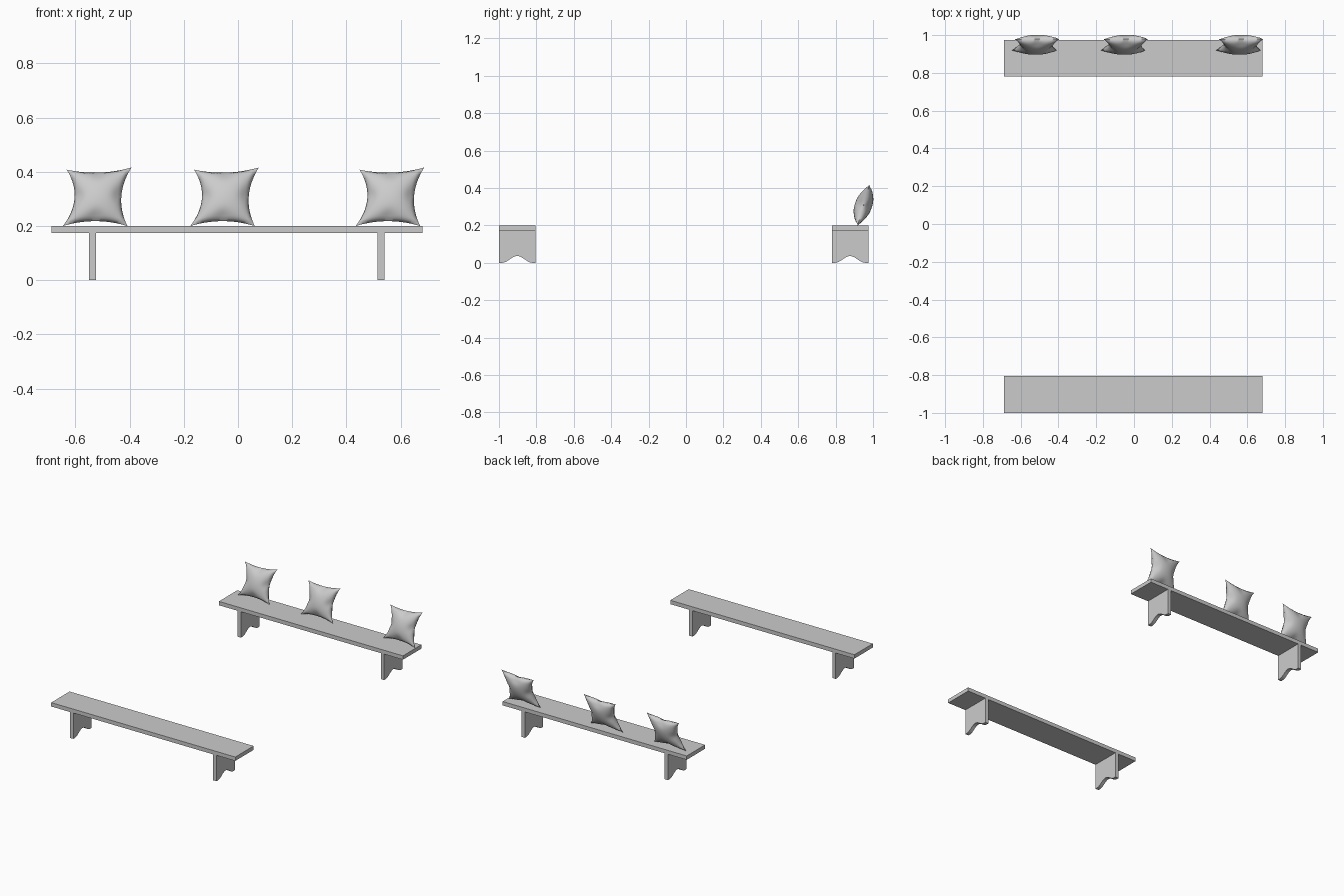
import bpy, bmesh, math
from mathutils import Vector

if "Cube" in bpy.data.objects:
    bpy.data.objects.remove(bpy.data.objects["Cube"])

SEAT_X = (-0.688, 0.680)
SEAT_Z = (0.174, 0.20)


def finish(bm, name, angle=30):
    bmesh.ops.recalc_face_normals(bm, faces=bm.faces)
    me = bpy.data.meshes.new(name)
    bm.to_mesh(me)
    bm.free()
    ob = bpy.data.objects.new(name, me)
    bpy.context.collection.objects.link(ob)
    bpy.ops.object.select_all(action='DESELECT')
    ob.select_set(True)
    bpy.context.view_layer.objects.active = ob
    bpy.ops.object.shade_smooth_by_angle(angle=math.radians(angle))
    return ob


def extrude_x(name, profile, x0, x1):
    """Extrude a (y, z) outline along x."""
    bm = bmesh.new()
    f = bm.faces.new([bm.verts.new((x0, y, z)) for y, z in profile])
    r = bmesh.ops.extrude_face_region(bm, geom=[f])
    vs = [e for e in r['geom'] if isinstance(e, bmesh.types.BMVert)]
    bmesh.ops.translate(bm, verts=vs, vec=(x1 - x0, 0, 0))
    return finish(bm, name)


def bench(tag, y0, y1):
    # plank
    z0, z1 = SEAT_Z
    extrude_x(tag + "_seat", [(y0, z0), (y1, z0), (y1, z1), (y0, z1)], *SEAT_X)
    # board legs with a bell-shaped cutout at the floor
    n, foot = 20, 0.016
    a, b = y0 + foot, y1 - foot
    curve = [(a + (b - a) * i / n, 0.018 * (1 - math.cos(2 * math.pi * i / n)))
             for i in range(n + 1)]
    outline = [(y0, 0)] + curve + [(y1, 0), (y1, z0), (y0, z0)]
    for side, x in (("left", -0.549), ("right", 0.515)):
        extrude_x(f"{tag}_{side}_leg", outline, x, x + 0.025)


def pillow(name, dx):
    # four pulled-out corners, leaning back; edges pinch inward between them
    c00, c10 = Vector((-0.646, 0.920, 0.20)), Vector((-0.408, 0.918, 0.20))
    c01, c11 = Vector((-0.632, 0.977, 0.408)), Vector((-0.393, 0.980, 0.416))
    normal = Vector((0, -0.965, 0.26))
    n = 24
    bm = bmesh.new()

    def point(i, j, side):
        u, v = i / n, j / n
        p = (c00 * (1 - u) + c10 * u) * (1 - v) + (c01 * (1 - u) + c11 * u) * v
        bu, bv = 4 * u * (1 - u), 4 * v * (1 - v)
        p.x += bv * (0.036 * (1 - u) - 0.030 * u)
        p.z += bu * (0.018 * (1 - v) - 0.015 * v)
        puff = 0.046 * (bu * bv) ** 0.5
        # gathered creases at the middle of each side
        for d, s in ((u, v), (1 - u, v), (v, u), (1 - v, u)):
            puff *= 1 - 0.4 * math.exp(-(d / 0.14) ** 2 - ((s - 0.5) / 0.13) ** 2)
        p += normal * puff * side
        p.x += dx
        return p

    for side in (1, -1):
        g = [[bm.verts.new(point(i, j, side)) for j in range(n + 1)] for i in range(n + 1)]
        for i in range(n):
            for j in range(n):
                q = [g[i][j], g[i + 1][j], g[i + 1][j + 1], g[i][j + 1]]
                bm.faces.new(q if side == 1 else q[::-1])
    bmesh.ops.remove_doubles(bm, verts=bm.verts, dist=0.0001)
    finish(bm, name, 60)


bench("front_bench", -1.0, -0.805)
bench("back_bench", 0.78, 0.975)
for k, dx in enumerate((0, 0.47, 1.08)):
    pillow(f"pillow_{k + 1}", dx)
